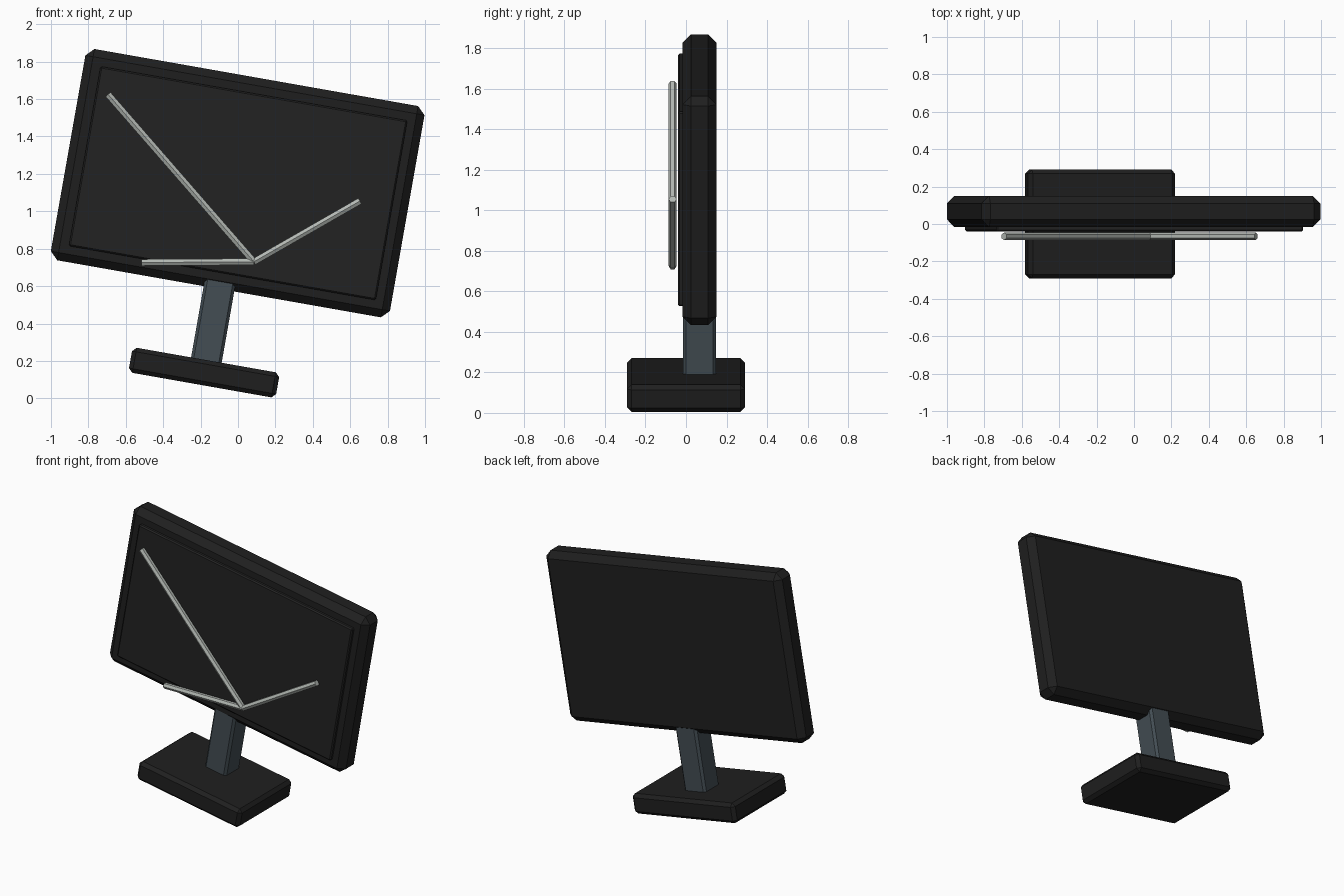
import bpy, bmesh, math
from mathutils import Matrix, Vector

if "Cube" in bpy.data.objects:
    bpy.data.objects.remove(bpy.data.objects["Cube"])

TILT = Matrix.Rotation(math.radians(10), 4, 'Y')   # whole monitor leans sideways


def material(name, rgb):
    m = bpy.data.materials.new(name)
    m.diffuse_color = (*rgb, 1.0)
    m.use_nodes = True
    m.node_tree.nodes["Principled BSDF"].inputs["Base Color"].default_value = m.diffuse_color
    return m


black = material("black plastic", (0.0135, 0.0135, 0.0135))
screen_mat = material("screen black", (0.016, 0.016, 0.016))
slate = material("slate grey", (0.056, 0.075, 0.088))
silver = material("silver grey", (0.45, 0.48, 0.45))


def finish(name, bm, mat):
    mesh = bpy.data.meshes.new(name)
    bm.to_mesh(mesh)
    bm.free()
    ob = bpy.data.objects.new(name, mesh)
    bpy.context.collection.objects.link(ob)
    mesh.materials.append(mat)
    return ob


def box(name, x, y, z, chamfer, mat):
    """Chamfered box from (min, max) ranges in the tilted frame."""
    bm = bmesh.new()
    size = [r[1] - r[0] for r in (x, y, z)]
    mid = [(r[0] + r[1]) / 2 for r in (x, y, z)]
    bmesh.ops.create_cube(bm, size=1, matrix=Matrix.Translation(mid) @ Matrix.Diagonal((*size, 1)))
    bmesh.ops.bevel(bm, geom=bm.edges[:], offset=chamfer, segments=1,
                    affect='EDGES', profile=0.5)
    bm.transform(TILT)
    return finish(name, bm, mat)


def rod(name, start, end, radius, mat):
    """Six-sided rod between two points, one ridge facing the front."""
    a, b = Vector(start), Vector(end)
    d = (b - a).normalized()
    side = Vector((0, 1, 0))
    rot = Matrix((side.cross(d), side, d)).transposed().to_4x4()
    bm = bmesh.new()
    bmesh.ops.create_cone(bm, cap_ends=True, segments=6, radius1=radius, radius2=radius,
                          depth=(b - a).length,
                          matrix=Matrix.Translation((a + b) / 2) @ rot)
    return finish(name, bm, mat)


# Monitor body, screen plate, neck and foot
box("monitor_body", (-1.122, 0.719), (-0.017, 0.151), (0.559, 1.706), 0.042, black)
box("screen", (-1.032, 0.634), (-0.04, 0.02), (0.645, 1.62), 0.008, screen_mat)
box("neck", (-0.285, -0.119), (-0.014, 0.148), (0.12, 0.70), 0.015, slate)
box("base", (-0.602, 0.197), (-0.291, 0.291), (0.036, 0.172), 0.022, black)

# Three rods meeting at one pivot in front of the screen
pivot = (0.085, -0.066, 0.73)
tips = {"long_rod": (-0.695, -0.066, 1.625),
        "right_rod": (0.652, -0.066, 1.055),
        "left_rod": (-0.515, -0.066, 0.726)}
for name, tip in tips.items():
    rod(name, pivot, tip, 0.02, silver)
